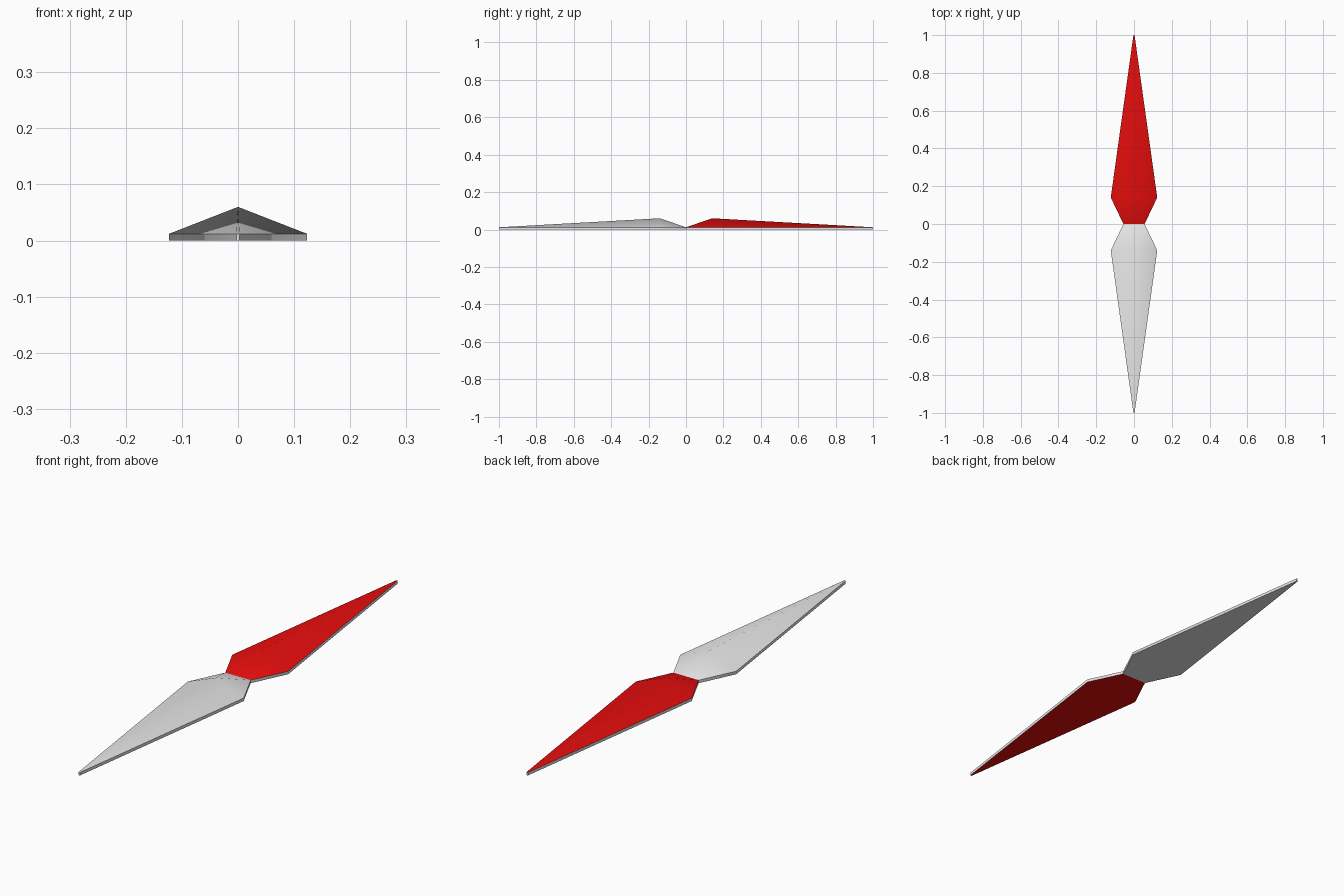
import bpy, bmesh, math

if "Cube" in bpy.data.objects:
    bpy.data.objects.remove(bpy.data.objects["Cube"])

T = 0.012                                   # plate thickness
OUTLINE = [(-0.056, 0), (0.056, 0), (0.123, 0.14), (0.003, 1.0), (-0.003, 1.0), (-0.123, 0.14)]
PEAK = (0, 0.14, 0.06)


def material(name, rgb):
    m = bpy.data.materials.new(name)
    m.diffuse_color = (*rgb, 1)
    m.use_nodes = True
    m.node_tree.nodes["Principled BSDF"].inputs["Base Color"].default_value = m.diffuse_color
    return m


red = material("red", (0.8, 0.004, 0.004))
white = material("white", (0.8, 0.8, 0.8))


def needle_half(name, turn, top, underside):
    """Thin pointed plate with a ridged top; side s = 1 points to +y, -1 to -y."""
    bm = bmesh.new()

    def vert(x, y, z):
        return bm.verts.new((x * turn, y * turn, z))

    low = [vert(x, y, 0) for x, y in OUTLINE]
    high = [vert(x, y, T) for x, y in OUTLINE]
    peak = vert(*PEAK)
    n = len(OUTLINE)
    bm.faces.new(low[::-1]).material_index = 1          # underside
    for i in range(n):
        j = (i + 1) % n
        bm.faces.new((high[i], high[j], peak)).material_index = 0   # ridged top
        if i:                                           # the waist stays open where halves meet
            bm.faces.new((low[i], low[j], high[j], high[i])).material_index = 2
    me = bpy.data.meshes.new(name)
    bm.to_mesh(me)
    bm.free()
    for m in (top, underside, white):
        me.materials.append(m)
    ob = bpy.data.objects.new(name, me)
    bpy.context.collection.objects.link(ob)
    bpy.ops.object.select_all(action='DESELECT')
    ob.select_set(True)
    bpy.context.view_layer.objects.active = ob
    bpy.ops.object.shade_smooth_by_angle(angle=math.radians(60))


# Two halves, with the colours swapped on the underside
needle_half("needle_red_half", 1, red, white)
needle_half("needle_white_half", -1, white, red)
